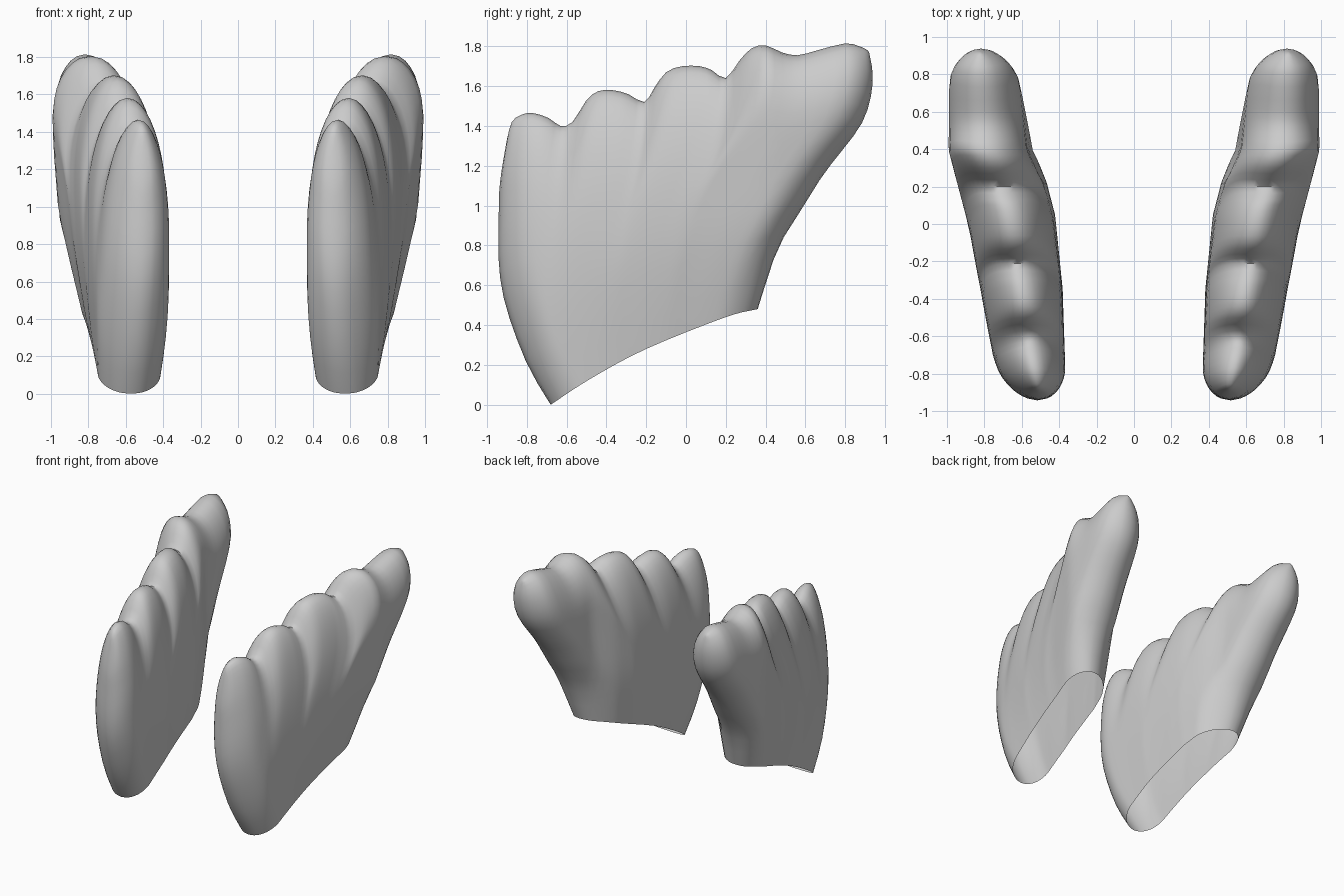
import bpy, bmesh, math
from mathutils import Vector

if "Cube" in bpy.data.objects:
    bpy.data.objects.remove(bpy.data.objects["Cube"])

# Outline curves of one foot in the (y, z) plane
TOES = [(-.90, 1.33), (-.875, 1.42), (-.83, 1.455), (-.77, 1.465), (-.69, 1.44), (-.63, 1.40),
        (-.57, 1.42), (-.50, 1.53), (-.44, 1.575), (-.37, 1.58), (-.29, 1.56), (-.21, 1.52),
        (-.16, 1.59), (-.10, 1.67), (-.02, 1.70), (.07, 1.70), (.13, 1.68), (.20, 1.64),
        (.27, 1.73), (.33, 1.79), (.40, 1.805), (.48, 1.77), (.56, 1.755), (.66, 1.78),
        (.80, 1.815), (.87, 1.80), (.905, 1.785), (.92, 1.77)]
SOLE = [(-.68, 0), (-.48, .13), (-.20, .28), (.20, .44), (.36, .48)]
FRONT = [(-.68, 0), (-.81, .23), (-.93, .60), (-.94, 1.0), (-.93, 1.15), (-.90, 1.33)]
BACK = [(.36, .48), (.46, .78), (.58, .98), (.70, 1.17), (.87, 1.39), (.925, 1.53),
        (.938, 1.66), (.92, 1.77)]
# Centre line and half width against y
CENTRE = [(-.94, .52), (-.85, .54), (-.70, .57), (-.35, .62), (.05, .69), (.22, .735), (.40, .795),
          (.94, .825)]
WIDTH = [(-.94, .16), (-.85, .17), (-.70, .193), (-.35, .22), (.05, .235), (.22, .23), (.40, .21),
         (.94, .18)]
VALLEYS = (-.61, -.21, .20)


def smooth(pts, n=4):
    """Catmull-Rom refinement of a point list."""
    p = [Vector(q) for q in pts]
    p = [2 * p[0] - p[1]] + p + [2 * p[-1] - p[-2]]
    out = []
    for a, b, c, d in zip(p, p[1:], p[2:], p[3:]):
        for i in range(n):
            t = i / n
            out.append(.5 * (2 * b + (c - a) * t + (2 * a - 5 * b + 4 * c - d) * t * t
                             + (3 * b - a - 3 * c + d) * t ** 3))
    return out + [p[-2]]


def along(pts, t):
    """Point at fraction t of the curve length."""
    lens = [(b - a).length for a, b in zip(pts, pts[1:])]
    d = t * sum(lens)
    for a, b, l in zip(pts, pts[1:], lens):
        if d <= l:
            return a.lerp(b, d / l)
        d -= l
    return pts[-1].copy()


def lookup(table, y):
    for (a, p), (b, q) in zip(table, table[1:]):
        if y <= b:
            t = max(0, (y - a) / (b - a))
            return p + (q - p) * t
    return table[-1][1]


def rounding(d, r):
    k = min(1, max(0, d / r))
    return math.sqrt(max(0, 1 - (1 - k) ** 2))


# Foot: outline patch inflated to both sides, open at the cut underside
top = smooth(TOES, 2)
sole, front, back = smooth(SOLE), smooth(FRONT), smooth(BACK)
y0, y1 = top[0].x, top[-1].x
cols = [(t, (t.x - y0) / (y1 - y0)) for t in top]
NV = 18
bm = bmesh.new()
sides = {1: [], -1: []}
for k in range(NV + 1):
    v = 1 - (1 - k / NV) ** 1.7
    f, b = along(front, v), along(back, v)
    for rows in sides.values():
        rows.append([])
    for t, s in cols:
        bilinear = (sole[0].lerp(sole[-1], s)).lerp(top[0].lerp(top[-1], s), v)
        p = along(sole, s).lerp(t, v) + f.lerp(b, s) - bilinear
        length = (b - f).length
        base = .82 - .06 * s
        h = lookup(WIDTH, p.x) * (base + (1 - base) * math.sin(math.pi * min(v * 1.2, .5)))
        h *= rounding(s * length, .18) * rounding((1 - s) * length, .22 - .06 * v)
        groove = max(math.exp(-((t.x - g) / .06) ** 2) for g in VALLEYS)
        h *= 1 - .06 * groove * v ** 7
        c = lookup(CENTRE, p.x) - .08 * (1 - v) * s
        heel = min(1, max(0, (t.x - .1) / .3))
        for sign, rows in sides.items():
            # the outer side of the toes slopes in more gently than the inner side
            r = .62 - .27 * heel if sign < 0 else .85 - .5 * heel
            w = h * rounding(t.y - p.y, r) if k < NV else 0
            x = c + sign * w - .02 * (1 - heel) * v ** 4
            rows[-1].append(bm.verts.new((x, p.x, p.y)))

n = len(cols)
for sign, rows in sides.items():
    for lo, hi in zip(rows, rows[1:]):
        for i in range(n - 1):
            quad = (lo[i], lo[i + 1], hi[i + 1], hi[i])
            bm.faces.new(quad if sign > 0 else quad[::-1])
bmesh.ops.remove_doubles(bm, verts=bm.verts, dist=1e-4)
bmesh.ops.dissolve_degenerate(bm, edges=bm.edges, dist=1e-5)

mesh = bpy.data.meshes.new("feet")
bm.to_mesh(mesh)
bm.free()
feet = bpy.data.objects.new("feet", mesh)
bpy.context.collection.objects.link(feet)
bpy.context.view_layer.objects.active = feet
feet.select_set(True)
bpy.ops.object.shade_smooth_by_angle(angle=math.radians(60))

# Second foot
mirror = feet.modifiers.new("other_foot", 'MIRROR')
mirror.use_axis[0] = True
mirror.use_mirror_merge = False
